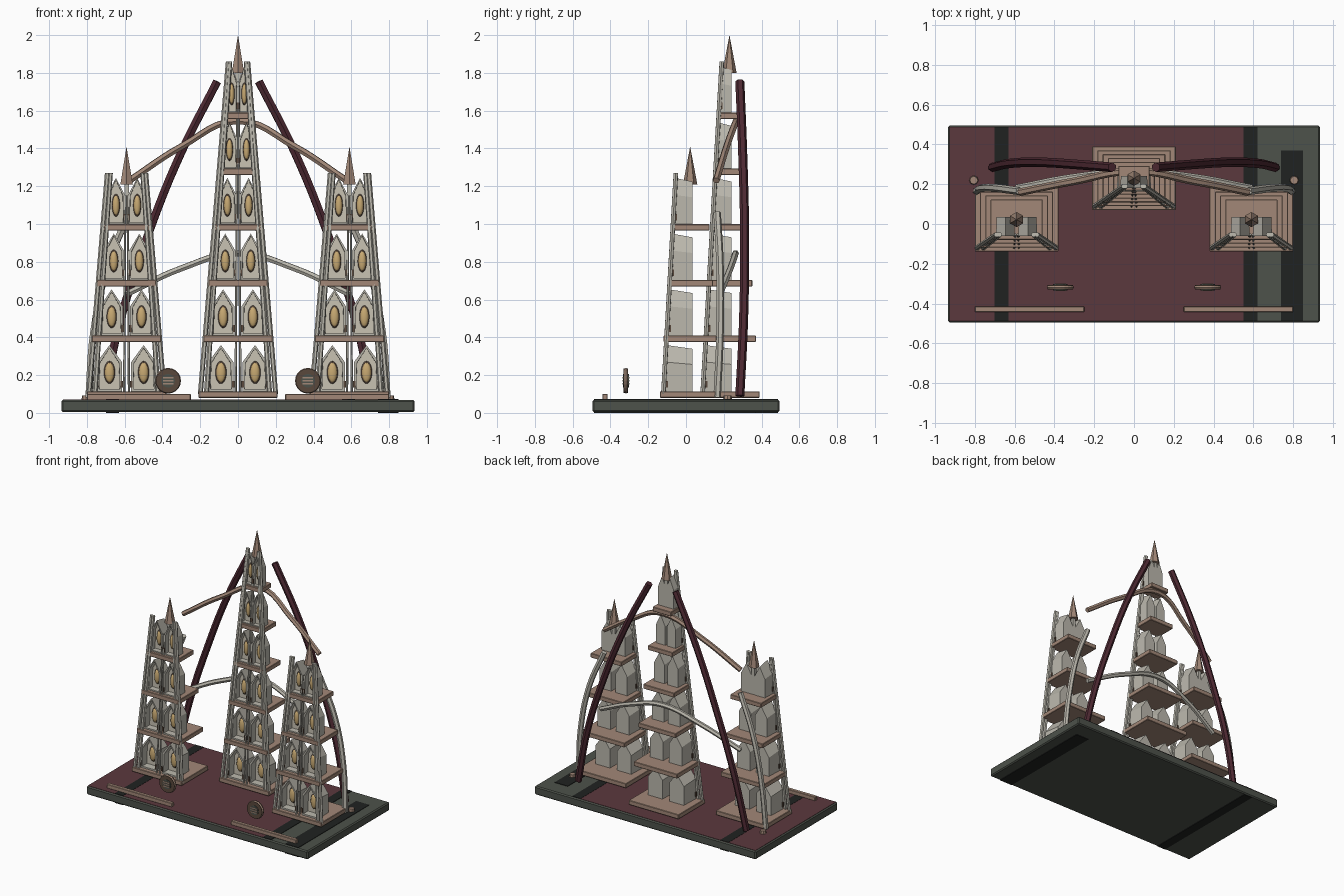
import bpy
import bmesh
from math import radians
from mathutils import Matrix, Vector

if "Cube" in bpy.data.objects:
    bpy.data.objects.remove(bpy.data.objects["Cube"])


def material(name, r, g, b):
    m = bpy.data.materials.new(name)
    m.use_nodes = True
    m.diffuse_color = (r, g, b, 1)
    m.node_tree.nodes["Principled BSDF"].inputs["Base Color"].default_value = (r, g, b, 1)
    return m


STONE = material("pale_stone", 0.50, 0.48, 0.42)
PANEL = material("warm_stone", 0.58, 0.54, 0.45)
COPPER = material("dusty_copper", 0.36, 0.245, 0.185)
GOLD = material("old_gold", 0.58, 0.40, 0.17)
BROWN = material("dark_brown", 0.10, 0.065, 0.045)
MAROON = material("maroon_floor", 0.105, 0.04, 0.048)
BEAM = material("deep_maroon", 0.075, 0.022, 0.032)
SLATE = material("green_slate", 0.075, 0.085, 0.07)
BLACK = material("near_black", 0.014, 0.016, 0.015)


def finish(name, bm, *mats):
    bmesh.ops.recalc_face_normals(bm, faces=bm.faces)
    mesh = bpy.data.meshes.new(name)
    bm.to_mesh(mesh)
    bm.free()
    for m in mats:
        mesh.materials.append(m)
    ob = bpy.data.objects.new(name, mesh)
    bpy.context.collection.objects.link(ob)
    return ob


def box(name, x0, x1, y0, y1, z0, z1, mat, bevel=0):
    bm = bmesh.new()
    mid = Vector((x0 + x1, y0 + y1, z0 + z1)) / 2
    size = (x1 - x0, y1 - y0, z1 - z0, 1)
    bmesh.ops.create_cube(bm, size=1, matrix=Matrix.Translation(mid) @ Matrix.Diagonal(size))
    if bevel:
        bmesh.ops.bevel(bm, geom=bm.edges[:], offset=bevel, segments=1, affect='EDGES')
    return finish(name, bm, mat)


def cone(name, loc, r1, r2, depth, sides, mat, facing_front=False):
    bm = bmesh.new()
    turn = Matrix.Rotation(radians(90), 4, 'X') if facing_front else Matrix()
    bmesh.ops.create_cone(bm, cap_ends=True, segments=sides, radius1=r1, radius2=r2,
                          depth=depth, matrix=Matrix.Translation(loc) @ turn)
    return finish(name, bm, mat)


def oval(name, loc, rx, ry, rz, mat):
    bm = bmesh.new()
    bmesh.ops.create_uvsphere(bm, u_segments=14, v_segments=10, radius=1,
                              matrix=Matrix.Translation(loc) @ Matrix.Diagonal((rx, ry, rz, 1)))
    ob = finish(name, bm, mat)
    ob.data.shade_smooth()
    return ob


def tube(name, points, radius, mat, smooth_path=True, resolution=1):
    cu = bpy.data.curves.new(name + "_path", 'CURVE')
    cu.dimensions = '3D'
    cu.bevel_depth = radius
    cu.bevel_resolution = resolution
    cu.resolution_u = 6
    cu.use_fill_caps = True
    if smooth_path:
        sp = cu.splines.new('BEZIER')
        sp.bezier_points.add(len(points) - 1)
        for bp, p in zip(sp.bezier_points, points):
            bp.co = p
            bp.handle_left_type = bp.handle_right_type = 'AUTO'
    else:
        sp = cu.splines.new('POLY')
        sp.points.add(len(points) - 1)
        for bp, p in zip(sp.points, points):
            bp.co = (*p, 1)
    helper = bpy.data.objects.new(name + "_helper", cu)
    bpy.context.collection.objects.link(helper)
    deps = bpy.context.evaluated_depsgraph_get()
    mesh = bpy.data.meshes.new_from_object(helper.evaluated_get(deps))
    bpy.data.objects.remove(helper)
    mesh.materials.clear()
    mesh.materials.append(mat)
    mesh.shade_flat()
    ob = bpy.data.objects.new(name, mesh)
    bpy.context.collection.objects.link(ob)
    return ob


def niche(name, x, z, half, yf, yb):
    """Pointed gabled niche, tapering to the back, with a recessed front panel."""
    bm = bmesh.new()
    outline = [(-half, 0), (half, 0), (half, 0.155), (0, 0.245), (-half, 0.155)]
    rings = []
    for y, s in ((yf, 1), (yb, 0.92)):
        rings.append([bm.verts.new((x + px * s, y, z + pz * s)) for px, pz in outline])
    front = bm.faces.new(rings[0])
    bm.faces.new(rings[1][::-1])
    for i in range(5):
        j = (i + 1) % 5
        bm.faces.new((rings[0][i], rings[1][i], rings[1][j], rings[0][j]))
    bmesh.ops.recalc_face_normals(bm, faces=bm.faces)
    bmesh.ops.inset_region(bm, faces=[front], thickness=half * 0.24)
    depth = (yb - yf) * 0.4
    bmesh.ops.inset_region(bm, faces=[front], thickness=0.001)
    for v in front.verts:
        v.co.y += depth
    front.material_index = 1
    finish(name, bm, STONE, PANEL)
    # framed golden oval and small side posts
    oval(name + "_oval_rim", (x, yf + depth, z + 0.1), half * 0.46, 0.012, 0.06, BROWN)
    oval(name + "_oval", (x, yf + depth - 0.008, z + 0.1), half * 0.37, 0.014, 0.052, GOLD)
    for s in (-1, 1):
        px = x + s * half
        box(name + "_post", px - 0.007, px + 0.007, yf - 0.006, yf + 0.012,
            z + 0.02, z + 0.055, BROWN)


def tower(name, cx, cy, tiers):
    step = 0.295
    for i in range(tiers):
        z = 0.08 + i * step
        hx, hy = 0.21 - 0.0264 * i, 0.16 - 0.0195 * i
        box(name + "_floor", cx - hx, cx + hx, cy - hy, cy + hy, z, z + 0.034, COPPER, 0.003)
        for s in (-1, 1):
            niche(name + "_niche", cx + s * hx * 0.43, z + 0.034, 0.066 - 0.0062 * i,
                  cy - hy * 0.80, cy + 0.012)
    # leaning front columns
    top = 0.08 + tiers * step + 0.01
    end = tiers - 0.1
    tx, ty = 0.21 - 0.0264 * end, 0.16 - 0.0195 * end
    for f in (-0.95, -0.8, -0.06, 0.06, 0.8, 0.95):
        r = 0.013 if abs(f) > 0.5 else 0.006
        tube(name + "_column", [(cx + f * 0.21, cy - 0.142, 0.1),
                                (cx + f * tx, cy - ty * 0.9, top if r > 0.01 else top - 0.12)],
             r, STONE, False)
    base = 1.21 if tiers == 4 else 1.80
    cone(name + "_spire", (cx, cy, base + 0.1), 0.038, 0, 0.2, 6, COPPER)
    # short stem under the spire
    box(name + "_spire_stem", cx - 0.012, cx + 0.012, cy - 0.012, cy + 0.012,
        base - 0.21, base + 0.01, STONE)


# plinth with painted floor areas
box("plinth", -0.935, 0.935, -0.495, 0.495, 0.004, 0.069, SLATE, 0.008)
box("maroon_floor", -0.927, 0.58, -0.487, 0.487, 0.066, 0.071, MAROON)
box("left_floor_strip", 0.55, 0.62, -0.487, 0.487, 0.066, 0.0725, BLACK)
box("right_floor_strip", -0.70, -0.63, -0.487, 0.487, 0.066, 0.0725, BLACK)
box("left_floor_patch", 0.74, 0.85, -0.487, 0.37, 0.066, 0.0725, BLACK)
box("underside_left_strip", 0.74, 0.85, -0.487, 0.37, 0, 0.006, BLACK)
box("underside_right_strip", -0.70, -0.63, -0.487, 0.487, 0, 0.006, BLACK)

# three towers
tower("centre_tower", 0, 0.23, 6)
for side, s in (("left", 1), ("right", -1)):
    tower(side + "_tower", s * 0.59, 0.022, 4)

    # great leaning beam
    tube(side + "_beam", [(s * 0.11, 0.285, 1.755), (s * 0.30, 0.30, 1.38),
                          (s * 0.47, 0.31, 0.96), (s * 0.62, 0.305, 0.50),
                          (s * 0.71, 0.285, 0.09)], 0.024, BEAM)
    # outer buttress behind the side tower
    tube(side + "_buttress", [(s * 0.575, 0.165, 1.06), (s * 0.69, 0.18, 0.78),
                              (s * 0.765, 0.18, 0.42), (s * 0.79, 0.165, 0.08)], 0.02, STONE)
    cone(side + "_buttress_foot", (s * 0.805, 0.22, 0.08), 0.024, 0.02, 0.025, 8, COPPER)

    # entrance curb
    lo, hi = sorted((s * 0.25, s * 0.80))
    box(side + "_curb", lo, hi, -0.443, -0.415, 0.069, 0.1, COPPER, 0.003)

    # standing medallion
    mx, mz = s * 0.37, 0.17
    cone(side + "_medallion_disc", (mx, -0.318, mz), 0.064, 0.064, 0.024, 20, BROWN, True)
    bpy.ops.mesh.primitive_torus_add(location=(mx, -0.318, mz), rotation=(radians(90), 0, 0),
                                     major_radius=0.057, minor_radius=0.011,
                                     major_segments=20, minor_segments=6)
    rim = bpy.context.object
    rim.name = side + "_medallion_rim"
    rim.data.materials.append(COPPER)
    cone(side + "_medallion_face", (mx, -0.318, mz), 0.036, 0.036, 0.032, 16, SLATE, True)
    for dz in (-0.016, 0, 0.016):
        box(side + "_medallion_bar", mx - 0.028, mx + 0.028, -0.337, -0.299,
            mz + dz - 0.004, mz + dz + 0.004, COPPER)

# arched bridges joining the towers
tube("upper_arch", [(-0.575, 0.16, 1.23), (-0.30, 0.215, 1.41), (0, 0.265, 1.545),
                    (0.30, 0.215, 1.41), (0.575, 0.16, 1.23)], 0.019, COPPER)
tube("lower_arch", [(-0.59, 0.18, 0.63), (-0.30, 0.235, 0.765), (0, 0.262, 0.845),
                    (0.30, 0.235, 0.765), (0.59, 0.18, 0.63)], 0.018, STONE)
